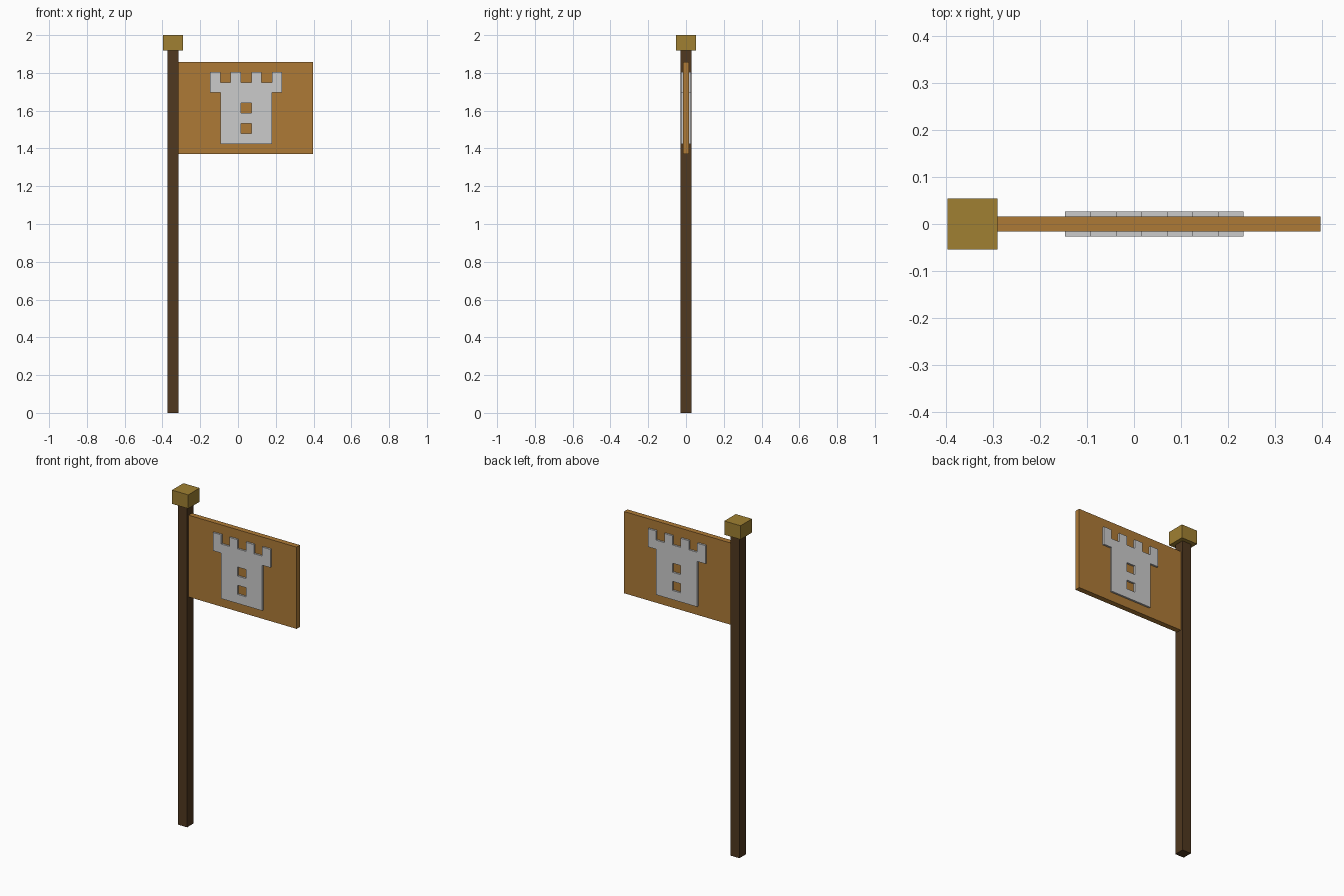
import bpy, bmesh

if "Cube" in bpy.data.objects:
    bpy.data.objects.remove(bpy.data.objects["Cube"])

CELL = 0.0543                 # emblem pixel size
FLAG_Y, EMBLEM_Y = 0.016, 0.027


def paint(obj, name, rgb):
    mat = bpy.data.materials.new(name)
    mat.diffuse_color = (*rgb, 1)
    mat.use_nodes = True
    mat.node_tree.nodes["Principled BSDF"].inputs["Base Color"].default_value = mat.diffuse_color
    obj.data.materials.append(mat)


def make_object(name, bm):
    bmesh.ops.recalc_face_normals(bm, faces=bm.faces)
    mesh = bpy.data.meshes.new(name)
    bm.to_mesh(mesh)
    bm.free()
    obj = bpy.data.objects.new(name, mesh)
    bpy.context.collection.objects.link(obj)
    return obj


def box(name, lo, hi):
    bm = bmesh.new()
    bmesh.ops.create_cube(bm, size=1)
    for v in bm.verts:
        v.co = [l + (c + 0.5) * (h - l) for c, l, h in zip(v.co, lo, hi)]
    return make_object(name, bm)


# Square pole with a block finial on top
pole = box("pole", (-0.374, -0.03, 0), (-0.315, 0.03, 1.918))
paint(pole, "dark_wood", (0.08, 0.04, 0.014))
finial = box("finial", (-0.398, -0.054, 1.918), (-0.291, 0.054, 2.0))
paint(finial, "brass", (0.35, 0.216, 0.032))

# Stiff flag panel
flag = box("flag", (-0.315, -FLAG_Y, 1.37), (0.398, FLAG_Y, 1.858))
paint(flag, "orange_cloth", (0.42, 0.195, 0.037))

# Tower emblem, drawn as cells from top row to bottom row
TOWER = ["#.#.#.#",
         "#######",
         ".#####.",
         ".##.##.",
         ".#####.",
         ".##.##.",
         ".#####."]


def emblem(name, side):
    x0, z0 = -0.147, 1.804
    y_in, y_out = side * FLAG_Y, side * EMBLEM_Y
    bm = bmesh.new()
    for r, row in enumerate(TOWER):
        for c, ch in enumerate(row):
            if ch == "#":
                bm.faces.new([bm.verts.new((x0 + (c + i) * CELL, y_in, z0 - (r + j) * CELL))
                              for i, j in ((0, 0), (1, 0), (1, 1), (0, 1))])
    bmesh.ops.remove_doubles(bm, verts=bm.verts, dist=0.001)
    # Thicken the cells outward from the flag
    out = bmesh.ops.extrude_face_region(bm, geom=bm.faces[:], use_keep_orig=True)
    new_verts = [g for g in out["geom"] if isinstance(g, bmesh.types.BMVert)]
    bmesh.ops.translate(bm, verts=new_verts, vec=(0, y_out - y_in, 0))
    return make_object(name, bm)


emblem("tower_emblem_front", -1)
emblem("tower_emblem_back", 1)
